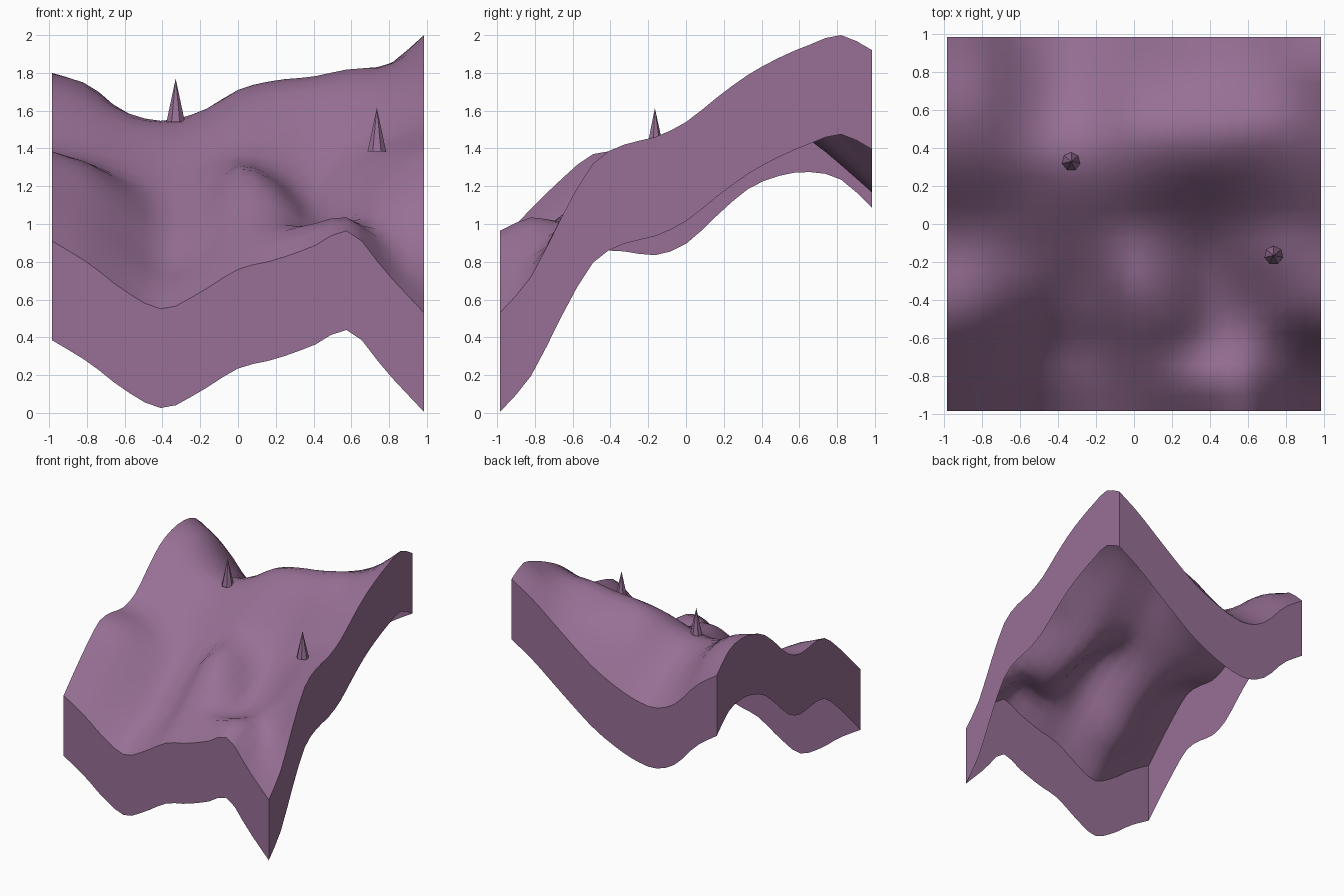
import bpy, bmesh, math

default_cube = bpy.data.objects.get("Cube")
if default_cube:
    bpy.data.objects.remove(default_cube, do_unlink=True)

HALF = 0.985      # half width of the square tile
CELLS = 24        # grid cells along each side
SKIRT = 0.525     # height of the side walls

# Hill heights in hundredths, left to right; rows run from front to back
HEIGHTS = [
    [91, 79, 64, 55, 64, 76, 81, 88, 96, 74, 53],
    [108, 95, 79, 68, 74, 89, 95, 100, 103, 85, 72],
    [124, 111, 93, 78, 83, 103, 103, 97, 101, 97, 104],
    [137, 127, 109, 93, 98, 118, 116, 100, 103, 118, 132],
    [138, 132, 119, 106, 110, 129, 122, 106, 113, 130, 142],
    [136, 132, 124, 119, 122, 132, 125, 115, 125, 139, 146],
    [142, 138, 134, 132, 134, 137, 134, 130, 136, 145, 154],
    [157, 152, 146, 145, 148, 153, 152, 150, 154, 160, 167],
    [171, 165, 157, 154, 158, 166, 169, 170, 172, 174, 179],
    [178, 172, 159, 153, 159, 171, 176, 178, 182, 183, 188],
    [180, 173, 155, 144, 150, 164, 169, 173, 178, 184, 195],
    [176, 165, 143, 131, 136, 148, 156, 164, 172, 183, 200],
    [161, 147, 126, 117, 119, 126, 136, 150, 165, 180, 192],
]


def make_material(name, colour):
    material = bpy.data.materials.new(name)
    material.use_nodes = True
    material.diffuse_color = colour
    shader = next(n for n in material.node_tree.nodes if n.type == 'BSDF_PRINCIPLED')
    shader.inputs["Base Color"].default_value = colour
    shader.inputs["Roughness"].default_value = 0.8
    return material


def smooth_value(values, position):
    """Smooth curve through evenly spaced values, position from 0 to 1."""
    last = len(values) - 1
    place = min(max(position, 0), 1) * last
    i = min(int(place), last - 1)
    t = place - i
    b, c = values[i], values[i + 1]
    a = values[i - 1] if i > 0 else 2 * b - c
    d = values[i + 2] if i + 2 <= last else 2 * c - b
    slope_in, slope_out = (c - a) / 2, (d - b) / 2
    bend = 3 * (c - b) - 2 * slope_in - slope_out
    twist = 2 * (b - c) + slope_in + slope_out
    return b + t * (slope_in + t * (bend + t * twist))


def terrain_height(x, y):
    across = (x + HALF) / (2 * HALF)
    along = (y + HALF) / (2 * HALF)
    column = [smooth_value(row, across) for row in HEIGHTS]
    return smooth_value(column, along) / 100


def add_object(name, bm, material):
    mesh = bpy.data.meshes.new(name)
    bm.to_mesh(mesh)
    bm.free()
    obj = bpy.data.objects.new(name, mesh)
    bpy.context.collection.objects.link(obj)
    mesh.materials.append(material)
    return obj


def build_terrain(material):
    # Rolling top sheet
    bm = bmesh.new()
    bmesh.ops.create_grid(bm, x_segments=CELLS, y_segments=CELLS, size=HALF)
    for vert in bm.verts:
        vert.co.z = terrain_height(vert.co.x, vert.co.y)
    sheet = list(bm.faces)

    # Side walls hang from the sharp rim, open underneath
    rim = [edge for edge in bm.edges if edge.is_boundary]
    walls = bmesh.ops.extrude_edge_only(bm, edges=rim)["geom"]
    lower = [item for item in walls if isinstance(item, bmesh.types.BMVert)]
    bmesh.ops.translate(bm, verts=lower, vec=(0, 0, -SKIRT))

    # Smooth sheet, flat walls, every face turned outward
    for face in sheet:
        face.smooth = True
    bm.normal_update()
    for face in bm.faces:
        centre = face.calc_center_median()
        if face.smooth:
            outward = face.normal.z
        else:
            outward = face.normal.x * centre.x + face.normal.y * centre.y
        if outward < 0:
            face.normal_flip()
    for edge in bm.edges:
        kinds = {face.smooth for face in edge.link_faces}
        edge.smooth = len(kinds) == 1
    add_object("terrain", bm, material)


def build_spike(name, x, y, base, material, radius=0.05, height=0.23):
    # Slim seven-sided cone standing on the ground
    bm = bmesh.new()
    bmesh.ops.create_cone(bm, cap_ends=True, segments=7,
                          radius1=radius, radius2=0, depth=height)
    bmesh.ops.translate(bm, verts=bm.verts, vec=(x, y, base + height / 2))
    add_object(name, bm, material)


mauve = make_material("mauve", (0.31, 0.16, 0.30, 1))
build_terrain(mauve)
build_spike("left_spike", -0.33, 0.33, 1.54, mauve)
build_spike("right_spike", 0.735, -0.165, 1.385, mauve)
